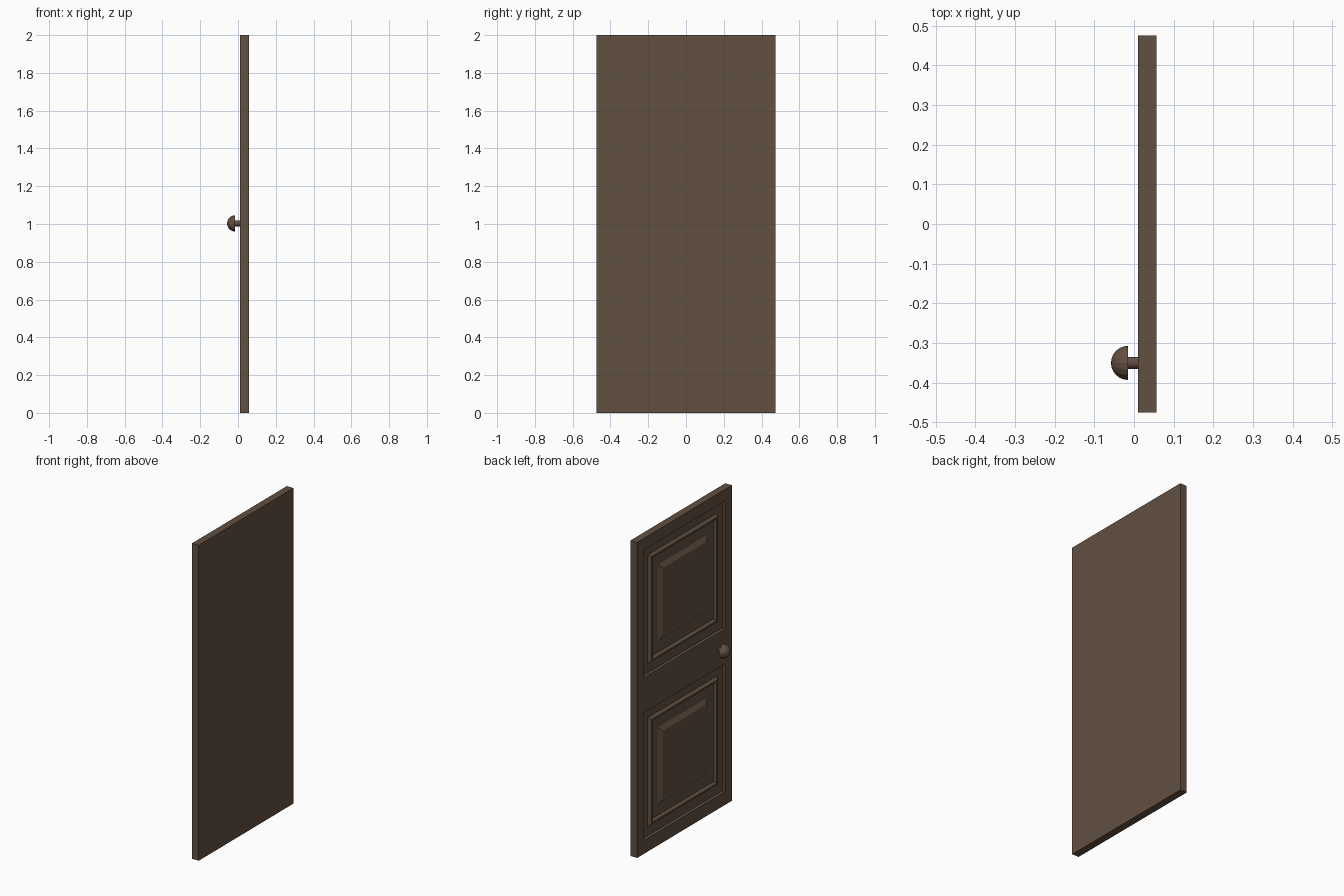
import bpy, bmesh, math
from mathutils import Matrix, Vector

if "Cube" in bpy.data.objects:
    bpy.data.objects.remove(bpy.data.objects["Cube"])

brown = bpy.data.materials.new("dark brown wood")
brown.diffuse_color = (0.122, 0.079, 0.053, 1)
brown.use_nodes = True
brown.node_tree.nodes["Principled BSDF"].inputs["Base Color"].default_value = brown.diffuse_color


def finish(bm, name):
    bmesh.ops.recalc_face_normals(bm, faces=bm.faces[:])
    mesh = bpy.data.meshes.new(name)
    bm.to_mesh(mesh)
    bm.free()
    mesh.materials.append(brown)
    obj = bpy.data.objects.new(name, mesh)
    bpy.context.collection.objects.link(obj)
    return obj


# Door slab with two square moulded panels on the -x face
X0, X1, W, H = 0.01, 0.057, 0.475, 2.0
HALF, CENTRES, DEPTH = 0.405, (0.49, 1.522), 0.017
bm = bmesh.new()
bmesh.ops.create_cube(bm, size=1, matrix=Matrix.Translation(((X0 + X1) / 2, 0, H / 2))
                      @ Matrix.Diagonal((X1 - X0, 2 * W, H, 1)))
cuts = [((0, s * HALF, 0), (0, 1, 0)) for s in (-1, 1)]
cuts += [((0, 0, c + s * HALF), (0, 0, 1)) for c in CENTRES for s in (-1, 1)]
for co, no in cuts:
    bmesh.ops.bisect_plane(bm, geom=bm.verts[:] + bm.edges[:] + bm.faces[:],
                           plane_co=co, plane_no=no)
bm.normal_update()

# Panel profile: (half size, depth below the door face)
profile = [(0.403, DEPTH), (0.32, DEPTH), (0.303, 0), (0.287, 0),
           (0.273, DEPTH), (0.178, DEPTH), (0.139, 0)]
for c in CENTRES:
    face = min((f for f in bm.faces if f.normal.x < -0.9),
               key=lambda f: (f.calc_center_median() - Vector((X0, 0, c))).length)
    size = HALF
    for half, depth in profile:
        bmesh.ops.inset_individual(bm, faces=[face], thickness=size - half, depth=0)
        for v in face.verts:
            v.co.x = X0 + depth
        size = half
finish(bm, "door_slab")

# Knob and stem: a profile spun round the x axis
KY, KZ, R = -0.35, 1.003, 0.043


def lathe(name, points, sides):
    bm = bmesh.new()
    vs = [bm.verts.new((x, KY + r, KZ)) for x, r in points]
    es = [bm.edges.new(p) for p in zip(vs, vs[1:])]
    bmesh.ops.spin(bm, geom=vs + es, cent=(0, KY, KZ), axis=(1, 0, 0),
                   angle=math.tau, steps=sides)
    bmesh.ops.remove_doubles(bm, verts=bm.verts[:], dist=1e-5)
    return finish(bm, name)


dome = [(-0.015, 0)] + [(-0.015 - R * math.sin(a), R * math.cos(a))
                        for a in (i * math.pi / 12 for i in range(7))]
lathe("door_knob", dome, 16)
lathe("knob_stem", [(-0.016, 0), (-0.016, 0.015), (X0 + 0.002, 0.015), (X0 + 0.002, 0)], 16)
